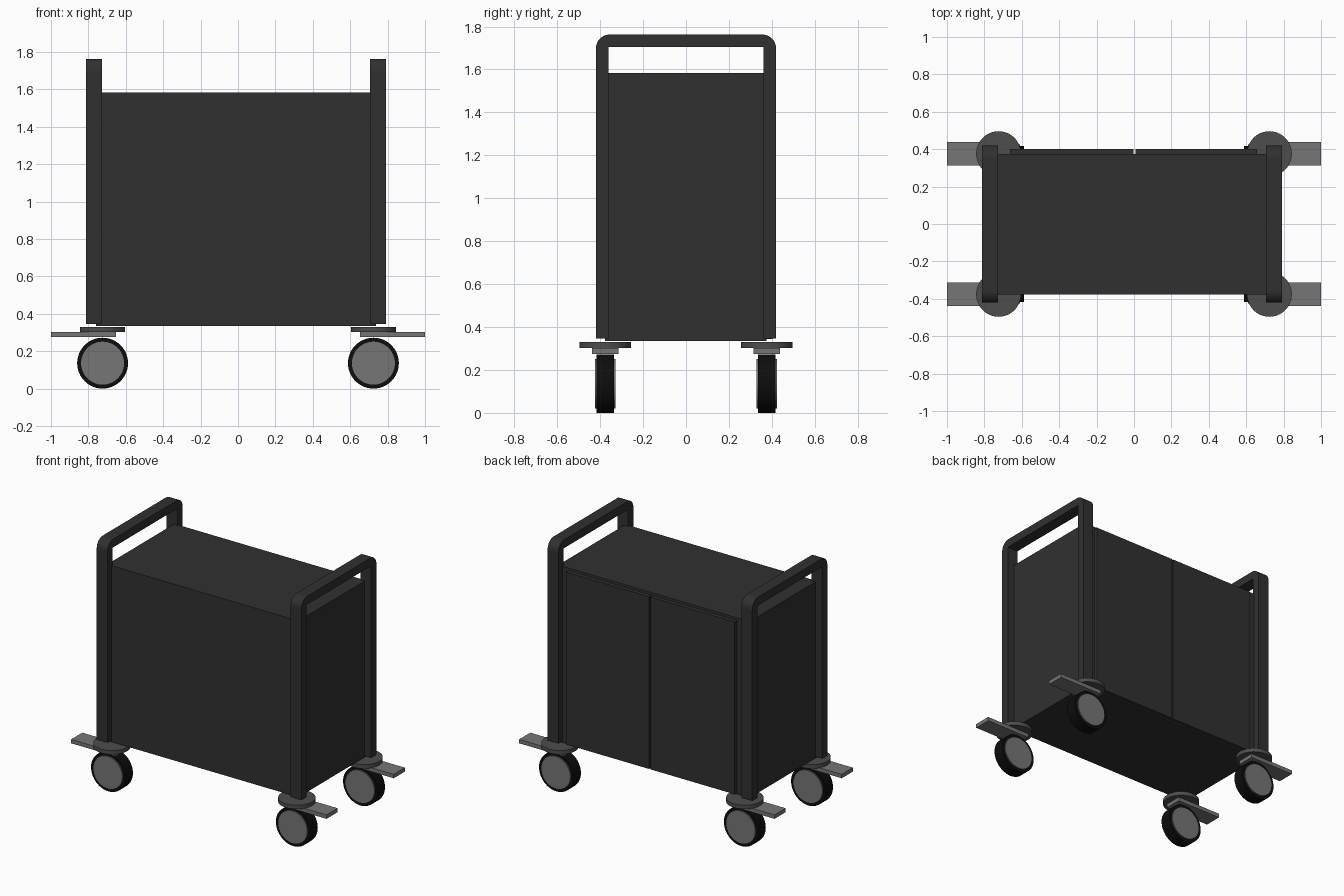
import bpy, bmesh, math

if "Cube" in bpy.data.objects:
    bpy.data.objects.remove(bpy.data.objects["Cube"])


def material(name, v):
    m = bpy.data.materials.new(name)
    m.diffuse_color = (v, v, v, 1)
    m.use_nodes = True
    m.node_tree.nodes["Principled BSDF"].inputs["Base Color"].default_value = m.diffuse_color
    return m


BODY = material("dark_body", 0.03)
RUBBER = material("rubber", 0.004)
PLATE = material("plate_grey", 0.075)
METAL = material("light_metal", 0.18)


def add_mesh(name, bm, mat):
    bmesh.ops.recalc_face_normals(bm, faces=bm.faces)
    me = bpy.data.meshes.new(name)
    bm.to_mesh(me)
    bm.free()
    me.materials.append(mat)
    ob = bpy.data.objects.new(name, me)
    bpy.context.collection.objects.link(ob)
    return ob


def box(name, x, y, z, mat):
    bm = bmesh.new()
    bmesh.ops.create_cube(bm, size=1)
    for v in bm.verts:
        v.co = [lo + (c + 0.5) * (hi - lo) for c, (lo, hi) in zip(v.co, (x, y, z))]
    return add_mesh(name, bm, mat)


def cylinder(name, centre, radius, depth, mat, along_y=False):
    rot = (math.pi / 2, 0, 0) if along_y else (0, 0, 0)
    bpy.ops.mesh.primitive_cylinder_add(vertices=48, radius=radius, depth=depth,
                                        location=centre, rotation=rot)
    ob = bpy.context.object
    ob.name = name
    ob.data.materials.append(mat)
    bpy.ops.object.shade_smooth_by_angle(angle=math.radians(35))
    return ob


def handle_frame(name, x0, x1):
    # Upside-down U profile with rounded outer corners, extruded along x
    r, w, top = 0.065, 0.42, 1.763
    arc = [(w - r + r * math.cos(a), top - r + r * math.sin(a))
           for a in (math.pi / 2 * i / 6 for i in range(7))]
    pts = [(w, 0.346)] + arc + [(-y, z) for y, z in reversed(arc)]
    pts += [(-w, 0.346), (-0.362, 0.346), (-0.362, 1.704), (0.362, 1.704), (0.362, 0.346)]
    bm = bmesh.new()
    face = bm.faces.new([bm.verts.new((x0, y, z)) for y, z in pts])
    ext = bmesh.ops.extrude_face_region(bm, geom=[face])
    moved = [g for g in ext["geom"] if isinstance(g, bmesh.types.BMVert)]
    bmesh.ops.translate(bm, vec=(x1 - x0, 0, 0), verts=moved)
    return add_mesh(name, bm, BODY)


# Cabinet and its two rear doors
box("cabinet", (-0.76, 0.738), (-0.378, 0.374), (0.335, 1.583), BODY)
box("door_left", (-0.663, -0.002), (0.374, 0.402), (0.345, 1.565), BODY)
box("door_right", (0.008, 0.658), (0.374, 0.402), (0.345, 1.565), BODY)

# Push handles with corner posts
handle_frame("handle_left", -0.813, -0.728)
handle_frame("handle_right", 0.706, 0.79)

# Swivel casters with brake pedals
for sx, side in ((-1, "left"), (1, "right")):
    for sy, end in ((-1, "front"), (1, "back")):
        x, y, tag = sx * 0.724, sy * 0.376, f"{end}_{side}"
        cylinder(f"caster_plate_{tag}", (x, y, 0.316), 0.12, 0.028, PLATE)
        box(f"brake_pedal_{tag}", sorted((sx * 0.652, sx * 1.0)),
            (y - 0.062, y + 0.062), (0.275, 0.303), METAL)
        cylinder(f"tyre_{tag}", (x, y, 0.136), 0.136, 0.08, RUBBER, True)
        cylinder(f"wheel_hub_{tag}", (x, y, 0.136), 0.115, 0.096, METAL, True)
